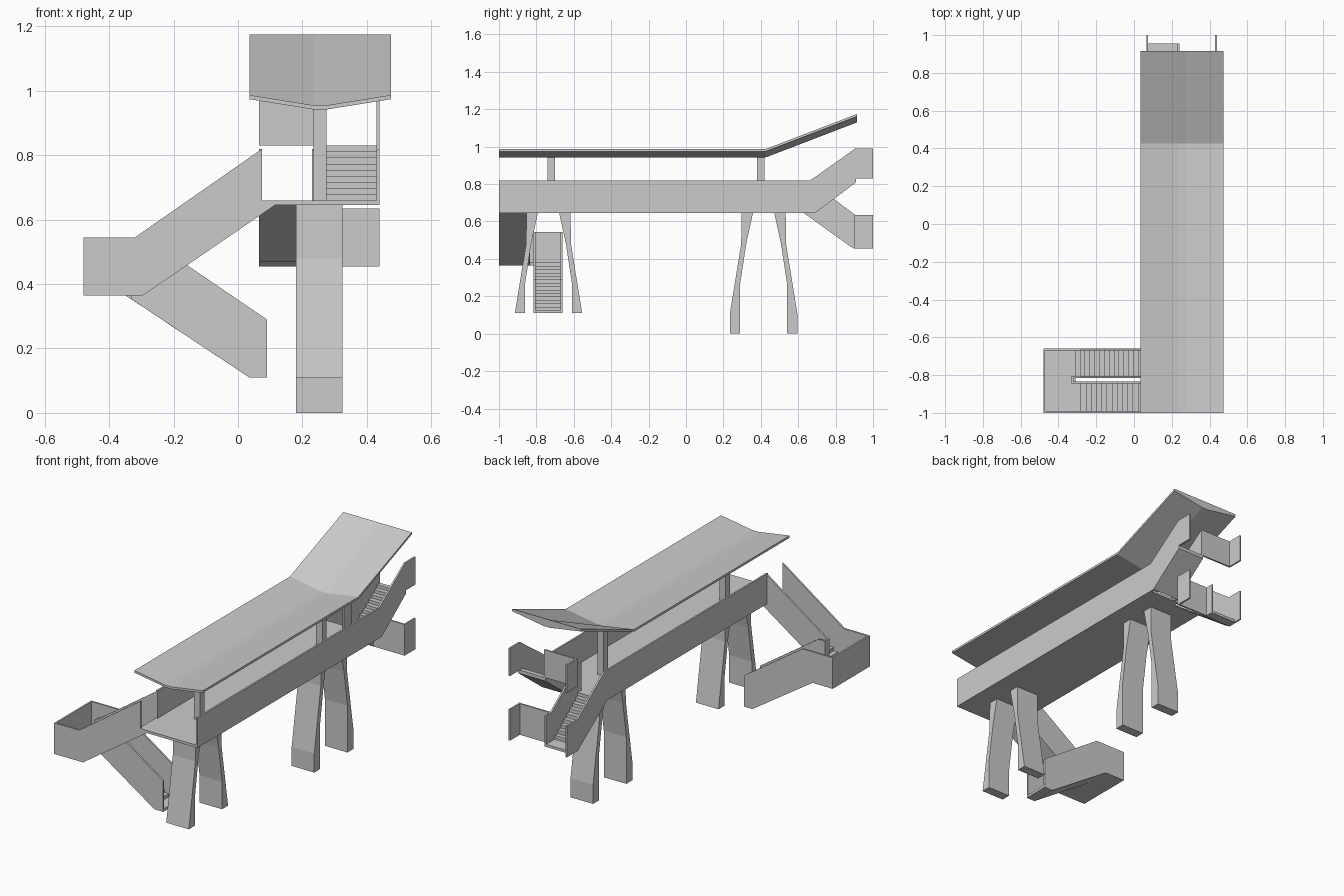
import bpy, bmesh


def finish(name, bm):
    bmesh.ops.recalc_face_normals(bm, faces=bm.faces)
    me = bpy.data.meshes.new(name)
    bm.to_mesh(me)
    bm.free()
    ob = bpy.data.objects.new(name, me)
    bpy.context.collection.objects.link(ob)
    return ob


def prism(name, axis, pts, a, b):
    """Extrude a (horizontal, z) profile from a to b along the x or y axis."""
    bm = bmesh.new()
    place = (lambda h, z, d: (d, h, z)) if axis == 'x' else (lambda h, z, d: (h, d, z))
    lo = [bm.verts.new(place(h, z, a)) for h, z in pts]
    hi = [bm.verts.new(place(h, z, b)) for h, z in pts]
    bm.faces.new(lo)
    bm.faces.new(hi)
    n = len(pts)
    for i in range(n):
        j = (i + 1) % n
        bm.faces.new((lo[i], lo[j], hi[j], hi[i]))
    return finish(name, bm)


def box(name, x0, x1, y0, y1, z0, z1):
    return prism(name, 'x', [(y0, z0), (y1, z0), (y1, z1), (y0, z1)], x0, x1)


def steps(start, end, n):
    """Zigzag outline of n steps."""
    (h0, z0), (h1, z1) = start, end
    dh, dz = (h1 - h0) / n, (z1 - z0) / n
    pts = [start]
    for i in range(n):
        pts += [(h0 + i * dh, z0 + (i + 1) * dz), (h0 + (i + 1) * dh, z0 + (i + 1) * dz)]
    return pts


T = 0.01  # parapet thickness

# Deck and roof posts
box("deck", 0.065, 0.44, -1, 0.665, 0.645, 0.66)
for i, y in enumerate((-0.72, 0.4)):
    box(f"roof_post_{i}", 0.235, 0.275, y - 0.02, y + 0.02, 0.66, 0.955)

# Side parapets of the deck, continuing along the rear stairs
prism("right_parapet", 'x', [(-1, 0.645), (0.69, 0.645), (0.91, 0.81), (0.91, 0.83), (1, 0.83),
                             (1, 0.99), (0.905, 0.99), (0.665, 0.82), (-1, 0.82)], 0.44 - T, 0.44)
rear_low = [(0.63, 0.645), (0.9, 0.455), (1, 0.455), (1, 0.635), (0.905, 0.635), (0.655, 0.82)]
prism("left_parapet", 'x', [(-0.845, 0.645)] + rear_low + [(-0.845, 0.82)], 0.065, 0.065 + T)

# Rear stair going down on the left
prism("rear_lower_stair", 'x', steps((0.66, 0.66), (0.9, 0.47), 9)
      + [(0.955, 0.47), (0.955, 0.455), (0.9, 0.455), (0.63, 0.645)], 0.07, 0.235)
prism("rear_lower_inner_wall", 'x', [(0.63, 0.645), (0.9, 0.455), (0.955, 0.455), (0.955, 0.635),
                                     (0.905, 0.635), (0.655, 0.82), (0.63, 0.82)], 0.23, 0.24)
box("rear_lower_cross_wall", 0.235, 0.44, 0.9, 0.91, 0.455, 0.635)
box("rear_lower_end_wall", 0.43, 0.44, 0.9, 1, 0.455, 0.635)

# Rear stair going up on the right
prism("rear_upper_stair", 'x', steps((0.67, 0.66), (0.91, 0.83), 9)
      + [(0.91, 0.81), (0.69, 0.645)], 0.27, 0.435)
prism("rear_upper_inner_wall", 'x', [(0.65, 0.645), (0.69, 0.645), (0.91, 0.81), (0.91, 0.99),
                                     (0.905, 0.99), (0.665, 0.82), (0.65, 0.82)], 0.265, 0.275)
box("rear_upper_cross_wall", 0.065, 0.275, 0.9, 0.91, 0.83, 0.99)
box("rear_upper_end_wall", 0.065, 0.065 + T, 0.9, 1, 0.83, 0.99)

# Side stair: upper flight, landing, lower flight
prism("side_upper_flight", 'y', steps((0.075, 0.66), (-0.31, 0.38), 14)
      + [(-0.33, 0.38), (-0.33, 0.365), (-0.295, 0.365), (0.115, 0.645), (0.115, 0.66)], -0.995, -0.84)
box("side_landing", -0.475, -0.31, -0.995, -0.665, 0.365, 0.38)
prism("side_lower_flight", 'y', steps((-0.31, 0.38), (0.05, 0.125), 14)
      + [(0.09, 0.125), (0.09, 0.11), (0.035, 0.11), (-0.35, 0.365), (-0.35, 0.38)], -0.805, -0.665)

# Side stair walls
up_bottom = [(-0.295, 0.365), (0.115, 0.645), (0.115, 0.66), (0.075, 0.66), (0.075, 0.82), (-0.32, 0.545)]
down_top = [(-0.285, 0.545), (0.09, 0.29), (0.09, 0.11), (0.035, 0.11)]
prism("side_front_wall", 'y', [(-0.48, 0.545), (-0.48, 0.365)] + up_bottom, -1, -1 + T)
prism("side_upper_inner_wall", 'y', [(-0.33, 0.545), (-0.33, 0.365)] + up_bottom, -0.845, -0.835)
prism("side_back_wall", 'y', [(-0.48, 0.365), (-0.48, 0.545)] + down_top + [(-0.35, 0.365)], -0.66 - T, -0.66)
prism("side_lower_inner_wall", 'y', [(-0.33, 0.352), (-0.33, 0.545)] + down_top, -0.815, -0.805)
box("side_slot_wall", -0.33, -0.32, -0.845, -0.805, 0.365, 0.545)
box("side_landing_end_wall", -0.48, -0.47, -1, -0.66, 0.365, 0.545)

# Splayed legs: bent profile mirrored about each pair's centre
for pair, cy, foot in (("front", -0.735, 0.11), ("rear", 0.415, 0.0)):
    for side, s in (("near", -1), ("far", 1)):
        prof = [(0.18, foot), (0.18, 0.11), (0.12, 0.48), (0.118, 0.646),
                (0.057, 0.646), (0.093, 0.48), (0.125, 0.27), (0.125, foot)]
        if foot:
            prof.pop(1)
        prism(f"{pair}_{side}_leg", 'x', [(cy + s * h, z) for h, z in prof], 0.18, 0.325)

# Roof: shallow V section, lofted to a flat-topped raised end
bm = bmesh.new()
xs = (0.035, 0.235, 0.275, 0.475)
rings = []
for y, lift, edge, mid in ((-1, 0, 0.987, 0.955), (0.425, 0, 0.987, 0.955), (0.915, 0.188, 0.987, 0.987)):
    top = [(x, z + lift) for x, z in zip(xs, (edge, mid, mid, edge))]
    low = [(x, z + lift) for x, z in zip(xs, (0.974, 0.942, 0.942, 0.974))]
    rings.append([bm.verts.new((x, y, z)) for x, z in top + low[::-1]])
for a, b in zip(rings, rings[1:]):
    for i in range(8):
        j = (i + 1) % 8
        bm.faces.new((a[i], a[j], b[j], b[i]))
for r in (rings[0], rings[-1]):
    bm.faces.new(r)
finish("roof", bm)
